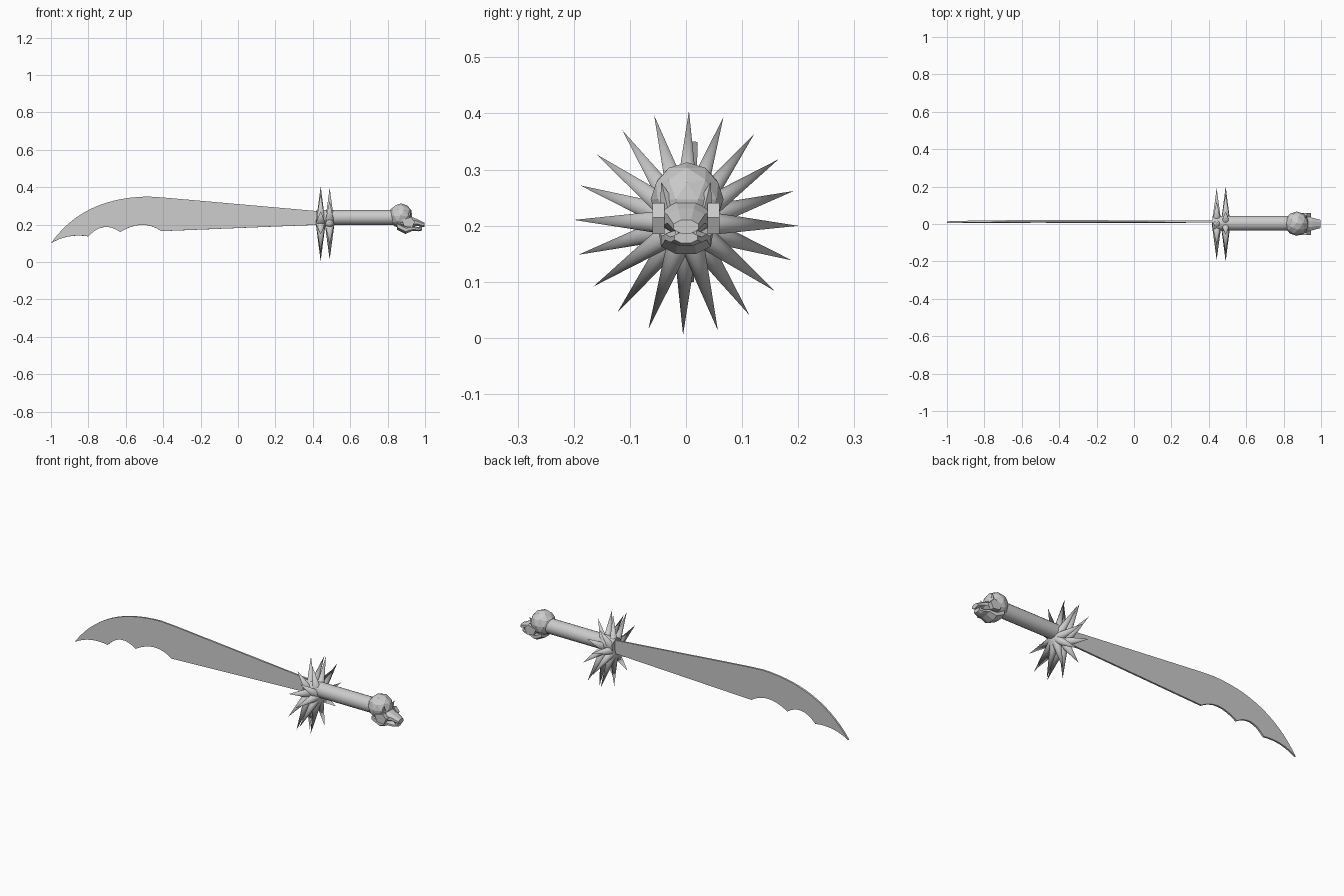
import bpy, bmesh, math
from math import pi, sin, cos, radians
from mathutils import Vector, Matrix

cube = bpy.data.objects.get("Cube")
if cube:
    bpy.data.objects.remove(cube, do_unlink=True)

steel = bpy.data.materials.new("grey_steel")
steel.use_nodes = True
GREY = (0.6, 0.6, 0.6, 1)
steel.diffuse_color = GREY
steel.node_tree.nodes["Principled BSDF"].inputs["Base Color"].default_value = GREY

TILT = Matrix.Rotation(radians(-1.5), 4, 'X')
HUB_Z = 0.205


def finish(bm, name, smooth=None):
    bmesh.ops.recalc_face_normals(bm, faces=bm.faces)
    me = bpy.data.meshes.new(name)
    bm.to_mesh(me)
    bm.free()
    me.materials.append(steel)
    ob = bpy.data.objects.new(name, me)
    bpy.context.scene.collection.objects.link(ob)
    if smooth:
        bpy.ops.object.select_all(action='DESELECT')
        ob.select_set(True)
        bpy.context.view_layer.objects.active = ob
        bpy.ops.object.shade_smooth_by_angle(angle=radians(smooth))
    return ob


def curve(a, ctrl, b, n=8):
    """Quadratic curve from a to b, last point left out."""
    a, ctrl, b = Vector(a), Vector(ctrl), Vector(b)
    return [a * (1 - t) ** 2 + ctrl * 2 * t * (1 - t) + b * t * t
            for t in (i / n for i in range(n))]


def slab(bm, outline, y0, y1):
    """Extrude an x-z outline between two y values."""
    f = bm.faces.new([bm.verts.new((p[0], y0, p[1])) for p in outline])
    ext = bmesh.ops.extrude_face_region(bm, geom=[f])["geom"]
    bmesh.ops.translate(bm, vec=(0, y1 - y0, 0),
                        verts=[v for v in ext if isinstance(v, bmesh.types.BMVert)])


def loft(bm, sections):
    """Skin eight-sided rings given as (x, z, half width, half height)."""
    rings = []
    for x, z, w, h in sections:
        rings.append([bm.verts.new((x, w * cos(a), z + h * sin(a)))
                      for a in (pi / 8 + k * pi / 4 for k in range(8))])
    for r, s in zip(rings, rings[1:]):
        for k in range(8):
            bm.faces.new((r[k], r[(k + 1) % 8], s[(k + 1) % 8], s[k]))
    bm.faces.new(rings[0])
    bm.faces.new(rings[-1])


# Curved blade with a scalloped edge near the tip
outline = curve((-1, 0.10), (-0.83, 0.345), (-0.48, 0.35), 14)
outline += [(-0.48, 0.35), (-0.4, 0.345), (0.45, 0.27), (0.45, 0.2)]
outline += curve((-0.41, 0.165), (-0.51, 0.235), (-0.63, 0.16))
outline += curve((-0.63, 0.16), (-0.72, 0.225), (-0.80, 0.137))
outline += curve((-0.80, 0.137), (-0.91, 0.155), (-1, 0.10))
bm = bmesh.new()
slab(bm, outline, 0.007, 0.017)
bmesh.ops.rotate(bm, verts=bm.verts, cent=(0, 0, HUB_Z), matrix=TILT)
finish(bm, "blade")

# Guard: two staggered rings of spikes
for name, x, phase in (("front_spike_ring", 0.442, 0), ("rear_spike_ring", 0.49, pi / 10)):
    bm = bmesh.new()
    for k in range(10):
        turn = Matrix.Rotation(phase + k * pi / 5, 4, 'X')
        bmesh.ops.create_cone(bm, cap_ends=True, segments=12, radius1=0.026, radius2=0,
                              depth=0.2, matrix=Matrix.Translation((x, 0, HUB_Z)) @ TILT
                              @ turn @ Matrix.Translation((0, 0, 0.1)))
    finish(bm, name, 40)

# Round grip running through the guard
bm = bmesh.new()
bmesh.ops.create_cone(bm, cap_ends=True, segments=20, radius1=0.04, radius2=0.04, depth=0.42,
                      matrix=Matrix.Translation((0.63, 0.004, 0.238)) @ Matrix.Rotation(pi / 2, 4, 'Y'))
finish(bm, "grip", 30)

# Skull pommel: faceted cranium
bm = bmesh.new()
bmesh.ops.create_icosphere(bm, subdivisions=2, radius=1, matrix=Matrix.Translation((0.87, 0.002, 0.247))
                           @ Matrix.Diagonal((0.064, 0.065, 0.066, 1)))
finish(bm, "cranium")

# Upper face and muzzle
bm = bmesh.new()
loft(bm, [(0.87, 0.215, 0.05, 0.035), (0.925, 0.213, 0.046, 0.032),
          (0.955, 0.212, 0.036, 0.02), (0.996, 0.198, 0.024, 0.013)])
finish(bm, "muzzle")

# Lower jaw with a raised chin
bm = bmesh.new()
loft(bm, [(0.85, 0.195, 0.052, 0.025), (0.895, 0.172, 0.048, 0.024), (0.935, 0.18, 0.04, 0.014),
          (0.965, 0.175, 0.03, 0.012), (0.985, 0.179, 0.022, 0.011)])
finish(bm, "jaw")

# Paired cheekbones, slanted brows and fangs
for side, s in (("left", 1), ("right", -1)):
    bm = bmesh.new()
    slab(bm, [(0.875, 0.225), (0.925, 0.24), (0.945, 0.215), (0.93, 0.185), (0.89, 0.19)],
         s * 0.038, s * 0.06)
    finish(bm, side + "_cheekbone")
    for part, base, tip, r in (("brow", (0.91, 0.032, 0.235), (0.925, 0.044, 0.278), 0.016),
                               ("fang", (0.972, 0.016, 0.196), (0.978, 0.014, 0.168), 0.006)):
        a, b = (Vector((p[0], s * p[1], p[2])) for p in (base, tip))
        bm = bmesh.new()
        bmesh.ops.create_cone(bm, cap_ends=True, segments=5, radius1=r, radius2=0,
                              depth=(b - a).length, matrix=Matrix.Translation((a + b) / 2)
                              @ (b - a).to_track_quat('Z', 'Y').to_matrix().to_4x4())
        finish(bm, side + "_" + part)
